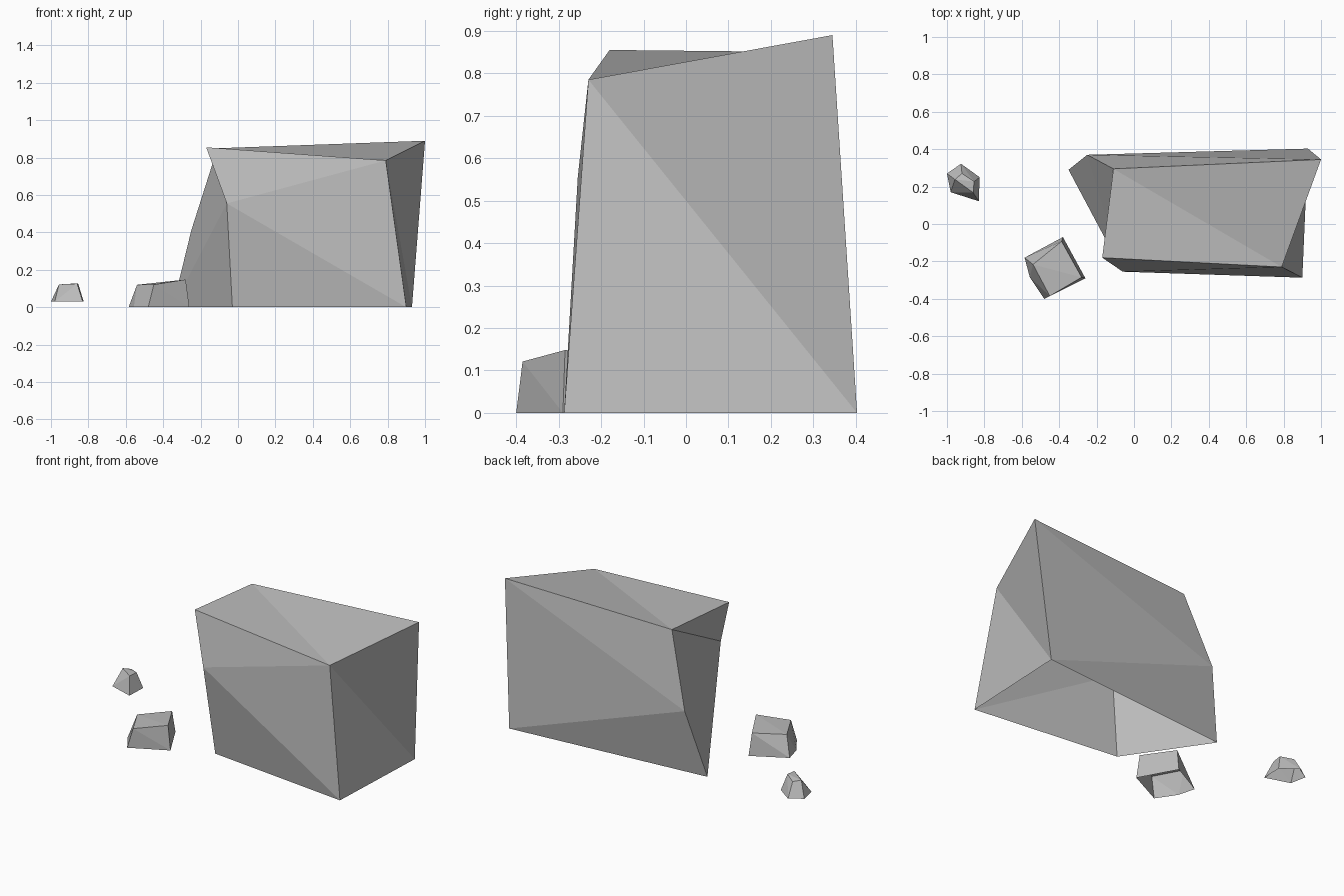
import bpy
import bmesh

cube = bpy.data.objects.get("Cube")
if cube:
    bpy.data.objects.remove(cube, do_unlink=True)

# One flat stone colour
stone = bpy.data.materials.new("stone_grey")
stone.use_nodes = True
GREY = (0.5, 0.5, 0.5, 1)
stone.diffuse_color = GREY
stone.node_tree.nodes["Principled BSDF"].inputs["Base Color"].default_value = GREY


def make_rock(name, corners, faces):
    """Faceted rock shell, open underneath; each face is a string of corner names."""
    bm = bmesh.new()
    v = {key: bm.verts.new(co) for key, co in corners.items()}
    for face in faces:
        bm.faces.new([v[key] for key in face.split()])
    bmesh.ops.recalc_face_normals(bm, faces=bm.faces[:])
    mesh = bpy.data.meshes.new(name)
    bm.to_mesh(mesh)
    bm.free()
    mesh.materials.append(stone)
    obj = bpy.data.objects.new(name, mesh)
    bpy.context.collection.objects.link(obj)
    return obj


# Boulder: upper corners t*, ledge corners m*, ground corners b*
make_rock("boulder", {
    "tfl": (-0.17, -0.18, 0.855), "tfr": (0.79, -0.23, 0.785),
    "tbr": (1.0, 0.345, 0.89), "tbl": (-0.11, 0.295, 0.85),
    "mf": (-0.06, -0.255, 0.555), "mb": (-0.25, 0.37, 0.41),
    "bfl": (-0.03, -0.18, 0), "bfr": (0.90, -0.287, 0),
    "bbr": (0.93, 0.403, 0), "bbl": (-0.35, 0.29, 0),
}, [
    "tfl tfr tbl", "tfr tbr tbl",                    # top
    "tfl mf tfr", "mf bfr tfr", "mf bfl bfr",        # front
    "tfr bfr bbr", "tfr bbr tbr",                    # right end
    "tbr mb tbl", "tbr bbr mb", "bbr bbl mb",        # back
    "tfl tbl mf", "tbl mb mf", "mb bbl mf", "bbl bfl mf",  # left end
])

# Small stones share one layout: five ground corners, four upper corners
SMALL_FACES = [
    "tl tf tr", "tl tr tb",
    "bl bm tl", "bm tf tl", "bm bf tf",
    "bf br tf", "br tr tf",
    "br bb tr", "bb tb tr",
    "bb bl tb", "bl tl tb",
]

make_rock("near_stone", {
    "bl": (-0.585, -0.18, 0), "bm": (-0.557, -0.285, 0), "bf": (-0.48, -0.40, 0),
    "br": (-0.26, -0.29, 0), "bb": (-0.38, -0.07, 0),
    "tl": (-0.54, -0.216, 0.12), "tf": (-0.45, -0.385, 0.121),
    "tr": (-0.28, -0.285, 0.148), "tb": (-0.387, -0.093, 0.135),
}, SMALL_FACES)

make_rock("far_stone", {
    "bl": (-1.0, 0.27, 0.03), "bm": (-0.98, 0.17, 0.03), "bf": (-0.83, 0.122, 0.03),
    "br": (-0.825, 0.25, 0.03), "bb": (-0.925, 0.322, 0.03),
    "tl": (-0.957, 0.238, 0.122), "tf": (-0.86, 0.168, 0.126),
    "tr": (-0.855, 0.227, 0.128), "tb": (-0.92, 0.27, 0.115),
}, SMALL_FACES)
